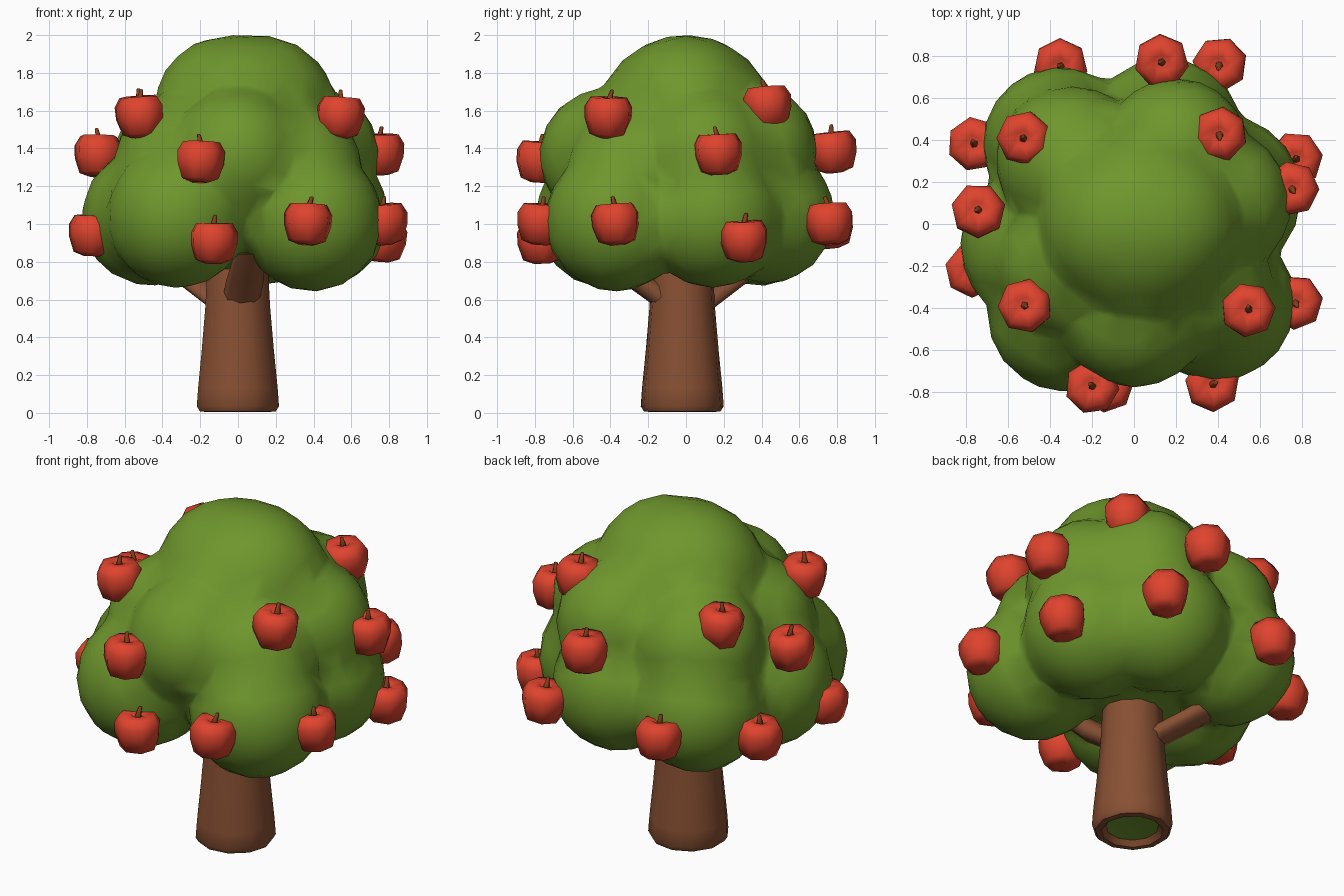
import bpy, bmesh, math, random
from mathutils import Vector, Matrix

if "Cube" in bpy.data.objects:
    bpy.data.objects.remove(bpy.data.objects["Cube"])

random.seed(4)

def material(name, rgb):
    m = bpy.data.materials.new(name)
    m.diffuse_color = (*rgb, 1)
    m.use_nodes = True
    m.node_tree.nodes["Principled BSDF"].inputs["Base Color"].default_value = m.diffuse_color
    return m

BARK = material("bark brown", (0.245, 0.08, 0.033))
LEAF = material("leaf green", (0.156, 0.305, 0.026))
RED = material("apple red", (0.74, 0.057, 0.027))
STEM = material("stem brown", (0.23, 0.05, 0.01))

def make_object(name, bm, mats, angle=50):
    bmesh.ops.recalc_face_normals(bm, faces=bm.faces)
    me = bpy.data.meshes.new(name)
    bm.to_mesh(me)
    bm.free()
    for m in mats:
        me.materials.append(m)
    ob = bpy.data.objects.new(name, me)
    bpy.context.collection.objects.link(ob)
    bpy.ops.object.select_all(action='DESELECT')
    ob.select_set(True)
    bpy.context.view_layer.objects.active = ob
    bpy.ops.object.shade_smooth_by_angle(angle=math.radians(angle))
    return ob

def tube(bm, rings, sides, mat=0):
    """Skin rings given as (centre, radius); a zero radius closes to a point."""
    loops = []
    for c, r in rings:
        n = sides if r > 0 else 1
        loops.append([bm.verts.new(Vector(c) + Vector((r * math.cos(math.tau * i / sides),
                      r * math.sin(math.tau * i / sides), 0))) for i in range(n)])
    for a, b in zip(loops, loops[1:]):
        for i in range(sides):
            j = (i + 1) % sides
            quad = [a[i % len(a)], a[j % len(a)], b[j % len(b)], b[i % len(b)]]
            f = bm.faces.new(list(dict.fromkeys(quad)))
            f.material_index = mat

# Trunk: hollow tapered tube with a rounded foot
bm = bmesh.new()
profile = [(.145, .035), (.17, .005), (.205, .008), (.222, .035), (.215, .13), (.195, .33), (.175, .56), (.165, .75), (.14, .95)]
tube(bm, [((-.005, -.02, z), r) for r, z in profile], 11)
make_object("trunk", bm, [BARK])

# Green plug seen through the hollow foot
bm = bmesh.new()
tube(bm, [((-.005, -.02, .036), .146), ((-.005, -.02, .05), 0)], 11)
make_object("trunk_hollow", bm, [LEAF])

# Branches reaching into the crown
for i, (x, y) in enumerate([(-.32, .32), (.05, -.34)]):
    bm = bmesh.new()
    tube(bm, [((x * k, y * k, z), r) for k, z, r in
              [(0, .48, .11), (.17, .56, .1), (.74, .7, .1), (1.2, .84, .08)]], 8)
    make_object(f"branch_{i + 1}", bm, [BARK], 80)

# Crown: overlapping lobes fused into one lumpy surface
LOBES = [
    (.03, 0, 1.52, .485), (-.05, 0, 1.6, .4), (.12, 0, 1.6, .4), (0, 0, 1.2, .48),
    (-.32, -.42, 1.04, .38), (.39, -.37, 1.02, .38), (.42, .14, 1.04, .38),
    (.15, .42, 1.05, .37), (-.35, .38, 1.04, .37), (-.46, -.1, 1.04, .37),
    (0, -.42, 1.36, .36), (.4, .1, 1.37, .35), (.2, .35, 1.4, .345),
    (-.3, .3, 1.35, .36), (-.3, -.2, 1.34, .35), (.3, -.28, 1.28, .36)]
bm = bmesh.new()
for x, y, z, r in LOBES:
    bmesh.ops.create_icosphere(bm, subdivisions=3, radius=r, matrix=Matrix.Translation((x, y, z)))
crown = make_object("leafy_crown", bm, [LEAF])
fuse = crown.modifiers.new("fuse", 'REMESH')
fuse.mode = 'VOXEL'
fuse.voxel_size = .035
fuse.use_smooth_shade = True
soft = crown.modifiers.new("soften", 'SMOOTH')
soft.iterations = 4
thin = crown.modifiers.new("simplify", 'DECIMATE')
thin.ratio = .08

# Apples: seven-sided lathed body with dimples and a short stem
APPLES = [
    (-.35, .755, .99), (.13, .775, 1.39), (.41, .76, 1.01), (-.755, .38, .96),
    (-.52, .41, 1.58), (.41, .43, 1.63), (.765, .31, .92), (.75, .17, 1.38),
    (-.74, .06, 1.37), (-.77, -.22, .95), (-.515, -.39, 1.575), (.54, -.41, 1.575),
    (.77, -.37, 1.01), (-.20, -.775, 1.34), (-.13, -.765, .91), (.37, -.765, 1.01)]
BODY = [(0, .06), (.04, .095), (.1, .095), (.13, .045), (.127, -.02), (.1, -.1), (.045, -.12), (0, -.105)]
for i, pos in enumerate(APPLES):
    bm = bmesh.new()
    tube(bm, [((0, 0, z), r) for r, z in BODY], 7)
    tube(bm, [((0, 0, .055), .025), ((.003, 0, .09), .016), ((.015, 0, .135), .01), ((.016, 0, .138), 0)], 5, 1)
    ob = make_object(f"apple_{i + 1}", bm, [RED, STEM], 75)
    ob.location = pos
    ob.rotation_euler = (random.uniform(-.1, .1), random.uniform(-.1, .1), random.uniform(0, 6.28))
